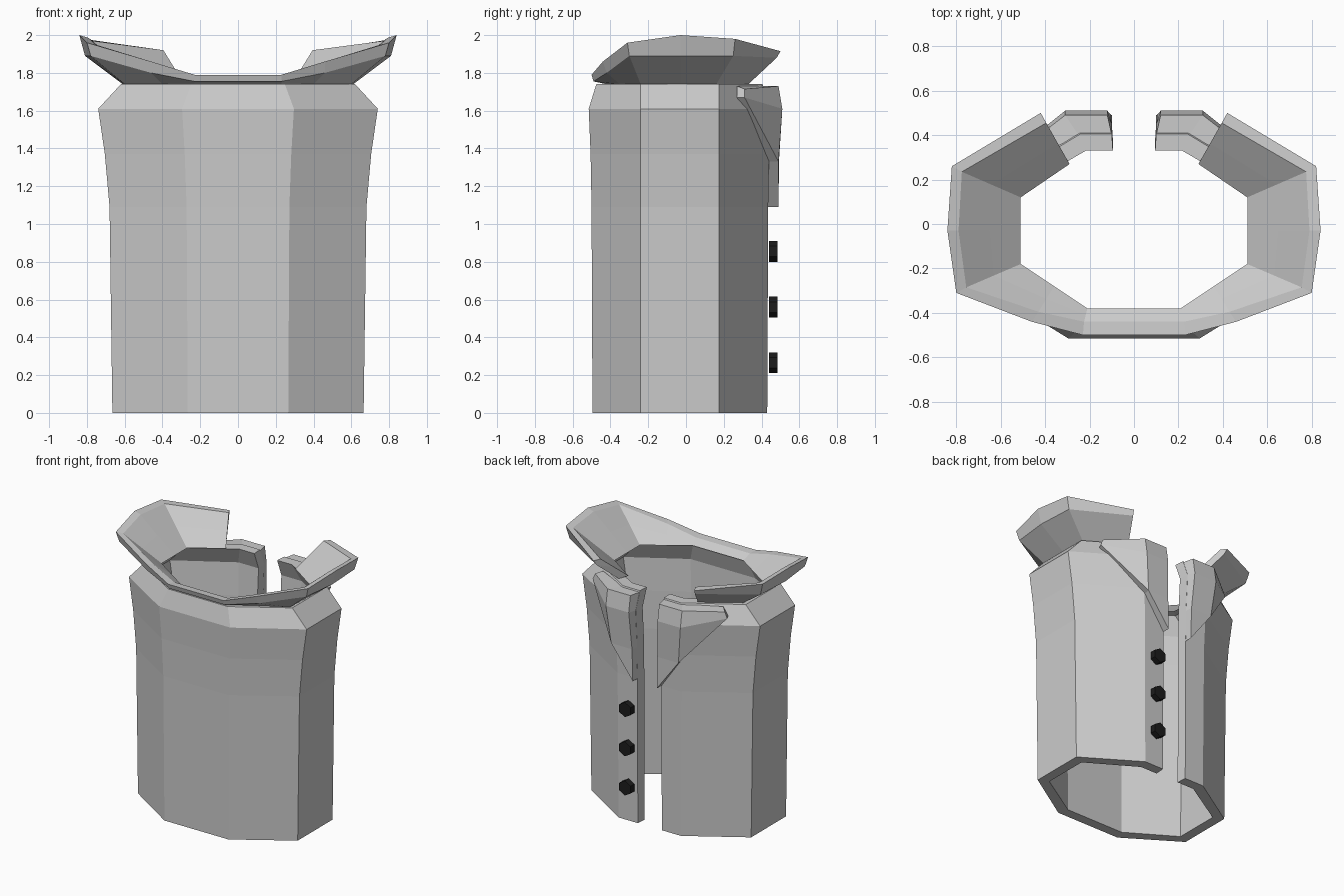
import bpy, bmesh
from math import pi
from mathutils import Matrix

if "Cube" in bpy.data.objects:
    bpy.data.objects.remove(bpy.data.objects["Cube"])


def loft(name, sections):
    """Solid from (outer points, inner points) sections, closed at both ends."""
    bm = bmesh.new()
    loops = []
    for outer, inner in sections:
        loops.append([bm.verts.new(p) for p in list(outer) + list(inner)[::-1]])
    n = len(loops[0])
    for a, b in zip(loops, loops[1:]):
        for i in range(n):
            j = (i + 1) % n
            bm.faces.new((a[i], a[j], b[j], b[i]))
    for end in (loops[0], loops[-1]):
        for i in range(n // 2 - 1):
            bm.faces.new((end[i], end[i + 1], end[n - 2 - i], end[n - 1 - i]))
    bmesh.ops.remove_doubles(bm, verts=bm.verts, dist=0.0005)
    bmesh.ops.recalc_face_normals(bm, faces=bm.faces)
    return finish(name, bm)


def finish(name, bm):
    me = bpy.data.meshes.new(name)
    bm.to_mesh(me)
    bm.free()
    ob = bpy.data.objects.new(name, me)
    bpy.context.collection.objects.link(ob)
    return ob


def both_sides(half):
    """Continue a list of half sections round to the mirrored side."""
    flip = lambda pts: [(-x, y, z) for x, y, z in pts]
    return half + [(flip(o), flip(i)) for o, i in reversed(half)]


# body: open shell, rows of (z, half width, closed side y, open side y)
rows = [(0, .665, -.495, .43), (1.09, .68, -.50, .435), (1.37, .705, -.505, .44),
        (1.61, .74, -.515, .455), (1.74, .62, -.475, .405)]
t = .075
half = [
    ([(.10, b, z) for z, w, f, b in rows], [(.095, b - t, z) for z, w, f, b in rows]),
    ([(.39 * w, b, z) for z, w, f, b in rows], [(.39 * w - .025, b - t, z) for z, w, f, b in rows]),
    ([(w, .175, z) for z, w, f, b in rows], [(w - t, .14, z) for z, w, f, b in rows]),
    ([(w, -.24, z) for z, w, f, b in rows], [(w - t, -.205, z) for z, w, f, b in rows]),
    ([(.4 * w, f, z) for z, w, f, b in rows], [(.4 * w - .025, f + t, z) for z, w, f, b in rows]),
]
loft("body", both_sides(half))

# collar: flared band, each section neck, crease, rim outside; neck, rim inside
collar = [
    ((.33, .33, 1.74), (.41, .48, 1.88), (.42, .50, 1.915), (.29, .27, 1.75), (.395, .455, 1.92)),
    ((.59, .16, 1.74), (.795, .25, 1.89), (.82, .26, 1.98), (.51, .12, 1.75), (.775, .235, 1.97)),
    ((.61, -.03, 1.74), (.81, -.03, 1.89), (.84, -.03, 2.0), (.51, -.03, 1.75), (.79, -.03, 1.985)),
    ((.60, -.24, 1.74), (.78, -.30, 1.89), (.80, -.31, 1.96), (.51, -.18, 1.75), (.755, -.285, 1.95)),
    ((.40, -.35, 1.74), (.46, -.42, 1.80), (.46, -.44, 1.86), (.36, -.28, 1.75), (.43, -.395, 1.85)),
    ((.23, -.42, 1.74), (.23, -.49, 1.755), (.23, -.50, 1.79), (.21, -.38, 1.75), (.225, -.44, 1.785)),
]
half = []
for neck, crease, rim, neck_in, rim_in in collar:
    mid = tuple((a + b) / 2 for a, b in zip(neck_in, rim_in))
    half.append(([neck, crease, rim], [neck_in, mid, rim_in]))
loft("collar", both_sides(half))

# lapels: folded triangular flaps beside the opening
lapel = [
    ([(.12, .49, 1.73), (.12, .51, 1.61), (.105, .492, 1.33), (.10, .49, 1.09)],
     [(.10, .40, 1.73), (.10, .45, 1.61), (.10, .435, 1.33), (.10, .43, 1.09)]),
    ([(.31, .49, 1.73), (.31, .51, 1.61), (.28, .49, 1.33), (.28, .49, 1.33)],
     [(.25, .40, 1.73), (.28, .45, 1.61), (.27, .435, 1.33), (.27, .435, 1.33)]),
    ([(.54, .31, 1.715), (.56, .31, 1.67), (.56, .31, 1.67), (.56, .31, 1.67)],
     [(.50, .27, 1.73), (.54, .27, 1.67), (.54, .27, 1.67), (.54, .27, 1.67)]),
]
ob = loft("lapels", lapel)
ob.modifiers.new("mirror", 'MIRROR')

# buttons: three hexagonal studs on one side of the opening
black = bpy.data.materials.new("black")
black.diffuse_color = (.012, .012, .012, 1)
black.use_nodes = True
black.node_tree.nodes["Principled BSDF"].inputs["Base Color"].default_value = black.diffuse_color
for k in range(3):
    bm = bmesh.new()
    place = Matrix.Translation((.17, .462, .265 + .295 * k)) @ Matrix.Rotation(pi / 2, 4, 'X')
    bmesh.ops.create_cone(bm, cap_ends=True, segments=6, radius1=.055, radius2=.055,
                          depth=.045, matrix=place)
    ob = finish(f"button_{k + 1}", bm)
    ob.data.materials.append(black)
